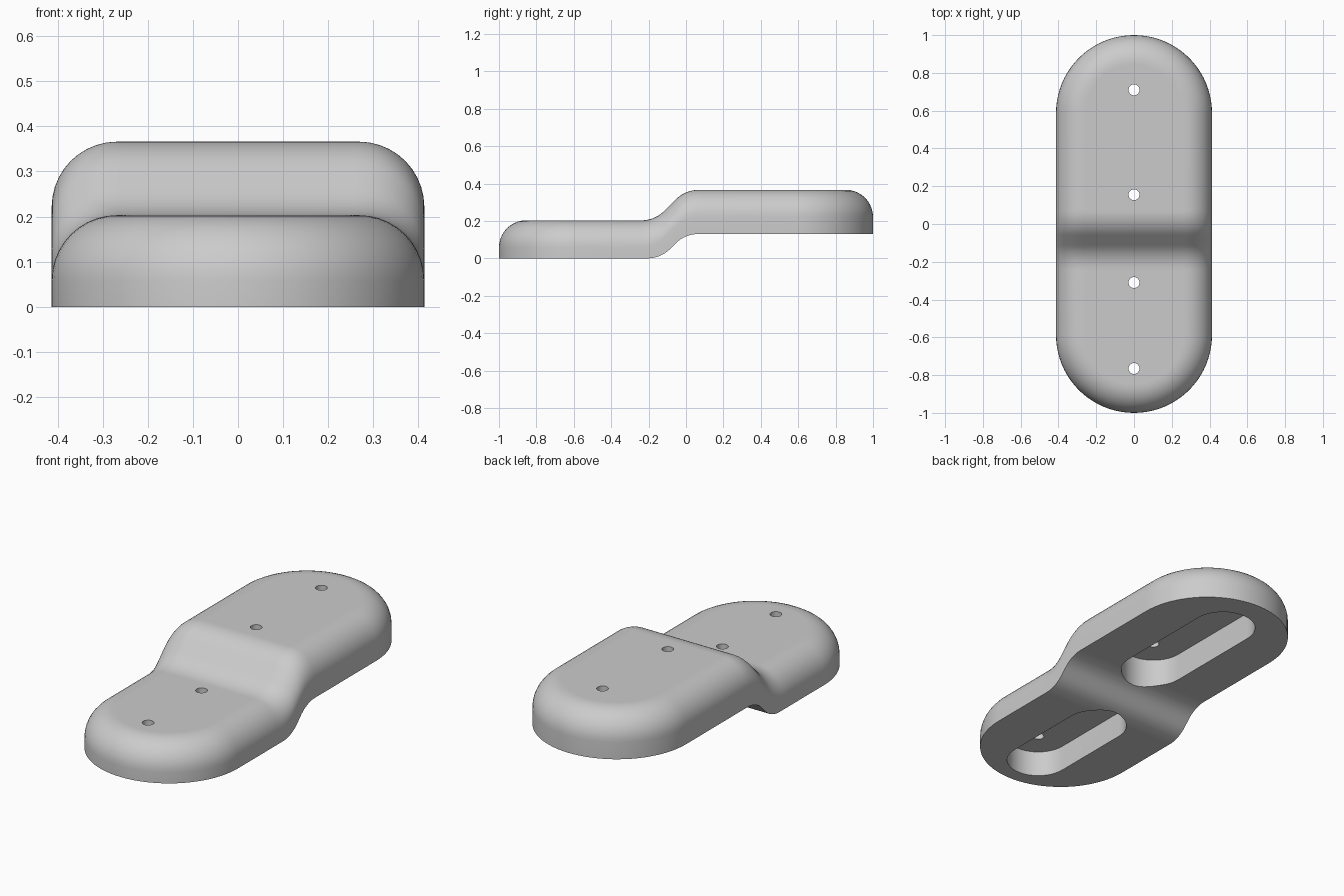
import bpy, bmesh, math

if "Cube" in bpy.data.objects:
    bpy.data.objects.remove(bpy.data.objects["Cube"])

HALF_WIDTH = 0.413
END_Y = 1 - HALF_WIDTH
FILLET = 0.145
ARC = 20
STATIONS = [-0.26 + 0.35 * i / 30 for i in range(31)]


def step(y, centre, low, high, radius):
    """Height of an arc, 45 degree ramp, arc step."""
    half_rise = (high - low) / 2
    half_run = half_rise + radius * (math.sqrt(2) - 1)
    u = y - centre
    v = max(half_run - abs(u), 0)
    if v < radius * math.sin(math.pi / 4):
        h = half_rise - radius + math.sqrt(radius ** 2 - v ** 2)
    else:
        h = abs(u)
    return (low + high) / 2 + math.copysign(h, u)


def top(y):
    return step(y, -0.085, 0.203, 0.366, 0.175)


def bottom(y):
    return step(y, -0.07, 0, 0.13, 0.169)


def side_points(inset):
    """Right half of the rounded outline, from front tip to back tip."""
    r = HALF_WIDTH - inset
    angles = [math.pi / 2 * i / ARC for i in range(ARC + 1)]
    front = [(r * math.sin(a), -END_Y - r * math.cos(a)) for a in angles]
    front[0] = (0, front[0][1])
    back = [(x, -y) for x, y in reversed(front)]
    return front + [(r, y) for y in STATIONS] + back


def build_body():
    bm = bmesh.new()

    def ring(inset, height):
        half = side_points(inset)
        right = [bm.verts.new((x, y, height(y))) for x, y in half]
        left = [bm.verts.new((-x, y, height(y))) for x, y in half[1:-1]]
        return right, [right[0]] + left + [right[-1]]

    def cap(pair):
        right, left = pair
        for i in range(len(right) - 1):
            quad = [right[i], right[i + 1], left[i + 1], left[i]]
            bm.faces.new(list(dict.fromkeys(quad)))

    # Bottom edge, rounded rim, then a narrow flat band on top
    rings = [ring(0, bottom)]
    steps = 10
    for i in range(steps + 1):
        a = math.pi / 2 * i / steps
        drop = FILLET * (1 - math.sin(a))
        rings.append(ring(FILLET * (1 - math.cos(a)), lambda y: top(y) - drop))
    rings.append(ring(FILLET + 0.01, top))

    for lower, upper in zip(rings, rings[1:]):
        for lo, up in zip(lower, upper):
            for i in range(len(lo) - 1):
                bm.faces.new((lo[i], lo[i + 1], up[i + 1], up[i]))
    cap(rings[0])
    cap(rings[-1])
    bmesh.ops.recalc_face_normals(bm, faces=bm.faces)
    return finish(bm, "stepped_body")


def finish(bm, name):
    mesh = bpy.data.meshes.new(name)
    bm.to_mesh(mesh)
    bm.free()
    obj = bpy.data.objects.new(name, mesh)
    bpy.context.collection.objects.link(obj)
    return obj


def slot_cutter(name, y0, y1, radius, z0, z1, segments=24):
    """Upright prism with a rounded slot outline (a cylinder when y0 == y1)."""
    bm = bmesh.new()
    outline = []
    for centre, start in ((y1, 0), (y0, math.pi)):
        for i in range(segments + 1):
            a = start + math.pi * i / segments
            outline.append((radius * math.cos(a), centre + radius * math.sin(a)))
    if y0 == y1:
        outline = outline[:segments] + outline[segments + 1:-1]
    base = bm.faces.new([bm.verts.new((x, y, z0)) for x, y in outline])
    extruded = bmesh.ops.extrude_face_region(bm, geom=[base])["geom"]
    verts = [v for v in extruded if isinstance(v, bmesh.types.BMVert)]
    bmesh.ops.translate(bm, vec=(0, 0, z1 - z0), verts=verts)
    bmesh.ops.recalc_face_normals(bm, faces=bm.faces)
    cutter = finish(bm, name)
    cutter.hide_render = True
    return cutter


body = build_body()

# Underside slots with a screw hole at each end
cutters = [
    slot_cutter("front_slot_cutter", -0.765, -0.31, 0.16, -0.1, 0.14),
    slot_cutter("back_slot_cutter", 0.155, 0.71, 0.165, 0.03, 0.28),
]
for y in (-0.765, -0.31, 0.155, 0.71):
    cutters.append(slot_cutter("hole_cutter", y, y, 0.029, 0.08 if y < 0 else 0.2, 0.6, 12))

for cutter in cutters:
    cut = body.modifiers.new(cutter.name, "BOOLEAN")
    cut.operation = "DIFFERENCE"
    cut.solver = "EXACT"
    cut.object = cutter

bpy.ops.object.select_all(action="DESELECT")
body.select_set(True)
bpy.context.view_layer.objects.active = body
for modifier in list(body.modifiers):
    bpy.ops.object.modifier_apply(modifier=modifier.name)
for cutter in cutters:
    bpy.data.objects.remove(cutter)

# Plain grey finish
grey = bpy.data.materials.new("light_grey")
grey.use_nodes = True
colour = (0.6, 0.6, 0.6, 1)
grey.diffuse_color = colour
grey.node_tree.nodes["Principled BSDF"].inputs["Base Color"].default_value = colour
body.data.materials.clear()
body.data.materials.append(grey)
bpy.ops.object.shade_smooth_by_angle(angle=math.radians(30))
